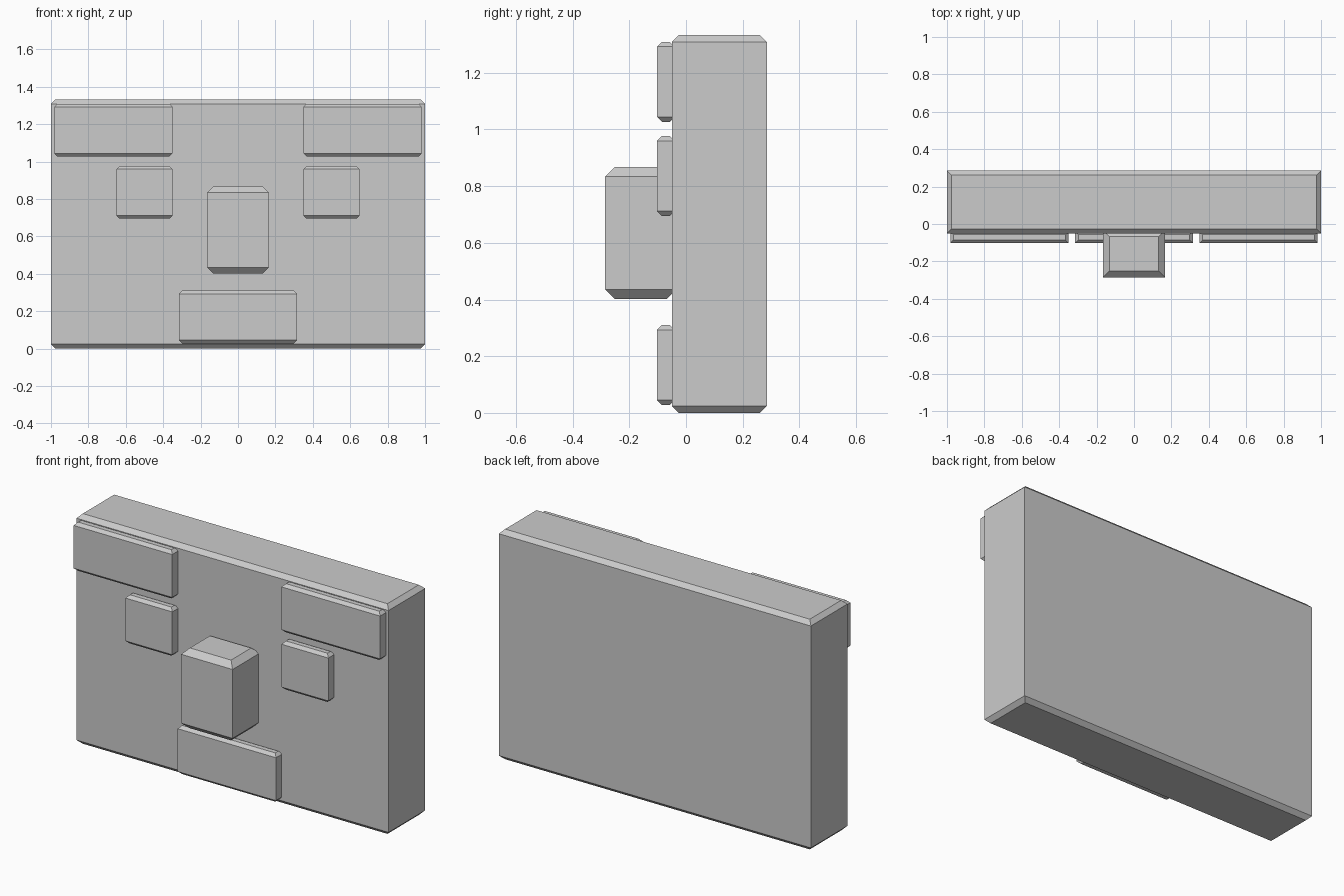
import bpy
import bmesh

if "Cube" in bpy.data.objects:
    bpy.data.objects.remove(bpy.data.objects["Cube"])


def block(name, x, y, z, c):
    """Box whose top and bottom rims are chamfered; upright edges stay sharp."""
    bm = bmesh.new()
    rings = []
    for inset, h in ((c, z[0]), (0, z[0] + c), (0, z[1] - c), (c, z[1])):
        x0, x1 = x[0] + inset, x[1] - inset
        y0, y1 = y[0] + inset, y[1] - inset
        rings.append([bm.verts.new((px, py, h))
                      for px, py in ((x0, y0), (x1, y0), (x1, y1), (x0, y1))])
    for lower, upper in zip(rings, rings[1:]):
        for i in range(4):
            j = (i + 1) % 4
            bm.faces.new((lower[i], lower[j], upper[j], upper[i]))
    bm.faces.new(rings[0][::-1])
    bm.faces.new(rings[-1])
    mesh = bpy.data.meshes.new(name)
    bm.to_mesh(mesh)
    bm.free()
    obj = bpy.data.objects.new(name, mesh)
    bpy.context.collection.objects.link(obj)
    return obj


# Main slab
block("slab", (-1, 1), (-0.05, 0.285), (0, 1.333), 0.024)

# Raised pads, set slightly into the slab
PAD_Y = (-0.102, -0.04)
block("mouth", (-0.315, 0.315), PAD_Y, (0.028, 0.31), 0.017)
block("nose", (-0.165, 0.165), (-0.285, -0.035), (0.402, 0.867), 0.033)

# Eyes and brows in mirrored pairs
for side, label in ((-1, "left"), (1, "right")):
    block(label + "_eye", sorted((side * 0.35, side * 0.65)), PAD_Y, (0.695, 0.977), 0.017)
    block(label + "_brow", sorted((side * 0.35, side * 0.982)), PAD_Y, (1.027, 1.309), 0.017)
